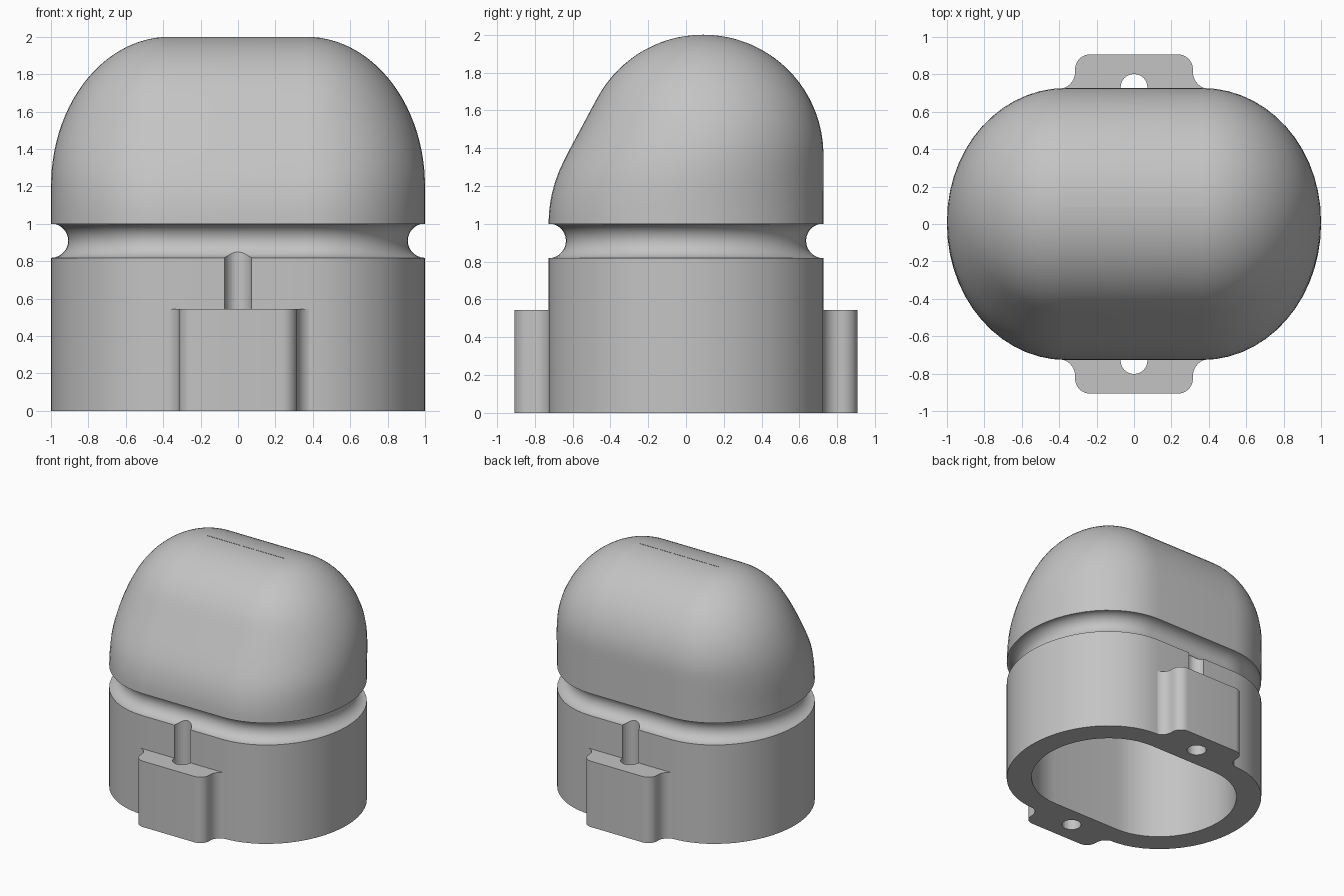
import bpy, bmesh, math

cube = bpy.data.objects.get("Cube")
if cube:
    bpy.data.objects.remove(cube)

grey = bpy.data.materials.new("plain grey")
grey.use_nodes = True
COLOUR = (0.55, 0.55, 0.55, 1)
grey.diffuse_color = COLOUR
grey.node_tree.nodes["Principled BSDF"].inputs["Base Color"].default_value = COLOUR


def finish(name, bm, helper=False):
    bmesh.ops.recalc_face_normals(bm, faces=bm.faces)
    mesh = bpy.data.meshes.new(name)
    bm.to_mesh(mesh)
    bm.free()
    ob = bpy.data.objects.new(name, mesh)
    bpy.context.collection.objects.link(ob)
    mesh.materials.append(grey)
    ob.hide_render = ob.hide_viewport = helper
    return ob


def prism(name, outline, z0, z1, helper=False):
    bm = bmesh.new()
    face = bm.faces.new([bm.verts.new((x, y, z0)) for x, y in outline])
    grown = bmesh.ops.extrude_face_region(bm, geom=[face])["geom"]
    bmesh.ops.translate(bm, vec=(0, 0, z1 - z0),
                        verts=[v for v in grown if isinstance(v, bmesh.types.BMVert)])
    return finish(name, bm, helper)


def arc(cx, cy, rx, ry, a0, a1, n=8):
    angles = [math.radians(a0 + (a1 - a0) * i / n) for i in range(n + 1)]
    return [(cx + rx * math.cos(a), cy + ry * math.sin(a)) for a in angles]


def loft(name, rings, closed):
    bm = bmesh.new()
    loops = [[bm.verts.new(p) for p in ring] for ring in rings]
    following = loops[1:] + loops[:1] if closed else loops[1:]
    for a, b in zip(loops, following):
        for i in range(len(a)):
            j = (i + 1) % len(a)
            bm.faces.new((a[i], a[j], b[j], b[i]))
    bmesh.ops.remove_doubles(bm, verts=bm.verts, dist=0.0001)
    return finish(name, bm)


def boolean(ob, other):
    mod = ob.modifiers.new("screw hole", 'BOOLEAN')
    mod.operation, mod.object, mod.solver = 'DIFFERENCE', other, 'EXACT'


FLAT, END, DEPTH = 0.365, 0.635, 0.727
RIM, BEND, BACK = 1.0, 1.365, 0.09
GROOVE_Z, GROOVE_R = 0.91, 0.092
SX, SY, SZ = 0.82, 0.775, 0.8


def ring(z, end=END, front=-DEPTH, back=DEPTH, n=28):
    # Plan section: straight front and back, elliptical ends
    mid, half = (front + back) / 2, (back - front) / 2
    plan = arc(FLAT, mid, end, half, -90, 90, n) + arc(-FLAT, mid, end, half, 90, 270, n)
    return [(x, y, z) for x, y in plan]


def hollow(section):
    # Inner wall section, shrunk towards the middle of the rim
    return [(x * SX, y * SY, RIM + (z - RIM) * SZ if z > RIM else z) for x, y, z in section]


def dome_ring(z):
    # Quarter-ellipse ends, round upright back, sloping front
    end = END * math.sqrt(max(0, 1 - (max(z - 1.2, 0) / 0.8) ** 2))
    crown = math.sqrt(max(0, END ** 2 - max(z - BEND, 0) ** 2))
    low, high = (-0.642, 1.344), (-0.47, 1.665)
    if z < low[1]:
        front = -math.sqrt(DEPTH ** 2 - (z - RIM) ** 2)
    elif z < high[1]:
        front = low[0] + (z - low[1]) * (high[0] - low[0]) / (high[1] - low[1])
    else:
        front = BACK - crown
    return ring(z, end, front, BACK + crown + DEPTH - END - BACK)


# Body wall: rounded groove between two straight rims, hollow and open below
outer = [ring(0), ring(GROOVE_Z - GROOVE_R)]
for d, z in arc(0, GROOVE_Z, GROOVE_R, GROOVE_R, -90, 90, 14)[1:-1]:
    outer.append(ring(z, END - d, d - DEPTH, DEPTH - d))
outer += [ring(GROOVE_Z + GROOVE_R)]
body = loft("grooved_body", outer + [hollow(ring(RIM)), hollow(ring(0))], True)

# Dome shell
levels = [RIM + math.sin(math.pi / 2 * i / 28) for i in range(29)]
skin = [dome_ring(z) for z in levels]
loft("domed_top", skin[::-1] + [hollow(s) for s in skin], False)

# Mounting lugs with rounded corners and flared roots, front and back
half = [(0, 0.907)] + arc(0.235, 0.827, 0.08, 0.08, 90, 0)
half += arc(0.405, 0.812, 0.09, 0.09, 180, 270) + [(0.36, 0.66), (0, 0.66)]
lug_outline = half + [(-x, y) for x, y in reversed(half[1:-1])]
for name, sign in (("back", 1), ("front", -1)):
    lug = prism(name + "_lug", [(x, sign * y) for x, y in lug_outline], 0, 0.545)
    hole = prism(name + "_screw_hole", arc(0, sign * 0.73, 0.072, 0.072, 0, 345, 23),
                 -0.1, 0.93, True)
    boolean(body, hole)
    boolean(lug, hole)

# Smooth shading with crisp rims
for ob in bpy.context.scene.objects:
    ob.select_set(False)
for ob in [o for o in bpy.context.scene.objects if o.type == 'MESH' and not o.hide_render]:
    bpy.context.view_layer.objects.active = ob
    ob.select_set(True)
bpy.ops.object.shade_smooth_by_angle(angle=math.radians(30))
